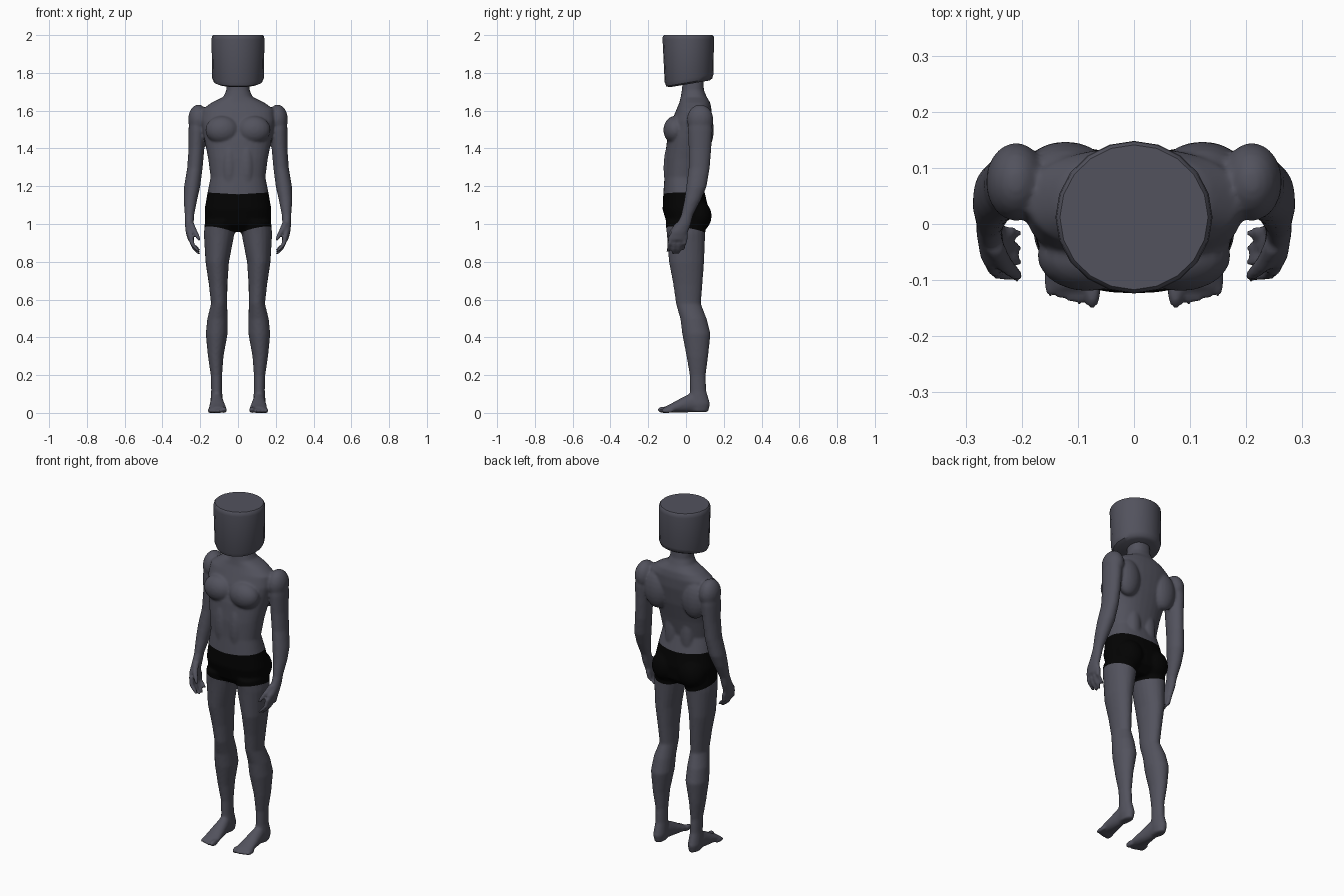
import bpy, bmesh
from math import cos, sin, pi
from mathutils import Vector, Matrix

cube = bpy.data.objects.get("Cube")
if cube:
    bpy.data.objects.remove(cube)


def material(name, rgb):
    m = bpy.data.materials.new(name)
    m.use_nodes = True
    m.diffuse_color = (*rgb, 1)
    m.node_tree.nodes["Principled BSDF"].inputs["Base Color"].default_value = (*rgb, 1)
    return m


skin = material("slate grey", (0.085, 0.085, 0.11))
cloth = material("black cloth", (0.001, 0.001, 0.001))


def loft(bm, sections, s=1, axis="z", n=20, power=2.0, tilts=None):
    """Closed tube through elliptical sections (x, y, z, r1, r2); s mirrors it in x."""
    rings = []
    for k, (x, y, z, r1, r2) in enumerate(sections):
        ring = []
        for i in range(n):
            a = 2 * pi * i / n
            c, d = cos(a), sin(a)
            u = r1 * abs(c) ** (2 / power) * (1 if c > 0 else -1)
            v = r2 * abs(d) ** (2 / power) * (1 if d > 0 else -1)
            off = Vector((u, v, tilts[k] * v if tilts else 0)) if axis == "z" else Vector((u, 0, v))
            p = Vector((x, y, z)) + off
            ring.append(bm.verts.new((p.x * s, p.y, p.z)))
        rings.append(ring)
    faces = [bm.faces.new(rings[0]), bm.faces.new(rings[-1])]
    for a, b in zip(rings, rings[1:]):
        faces += [bm.faces.new((a[i], a[(i + 1) % n], b[(i + 1) % n], b[i])) for i in range(n)]
    bmesh.ops.recalc_face_normals(bm, faces=faces)


def blob(bm, centre, radii, s=1):
    """Ellipsoid muscle or toe."""
    x, y, z = centre
    m = Matrix.Translation((x * s, y, z)) @ Matrix.Diagonal((*radii, 1))
    bmesh.ops.create_uvsphere(bm, u_segments=20, v_segments=12, radius=1, matrix=m)


def finish(name, bm, mats):
    me = bpy.data.meshes.new(name)
    bm.to_mesh(me)
    bm.free()
    ob = bpy.data.objects.new(name, me)
    bpy.context.collection.objects.link(ob)
    for m in mats:
        me.materials.append(m)
    return ob


bm = bmesh.new()

# torso and neck: height, half width, front y, back y
torso = [(.96, .10, -.06, .07), (1.0, .172, -.10, .115), (1.08, .177, -.124, .12),
         (1.165, .162, -.12, .10), (1.25, .145, -.114, .075), (1.35, .158, -.112, .095),
         (1.45, .178, -.10, .12), (1.55, .195, -.075, .135), (1.61, .19, -.05, .135),
         (1.645, .14, -.035, .128), (1.675, .078, -.028, .11), (1.71, .062, -.022, .095),
         (1.79, .058, -.015, .09)]
loft(bm, [(0, (f + b) / 2, z, w, (b - f) / 2) for z, w, f, b in torso], n=32, power=2.3)

arm = [(.215, .075, 1.58, .043, .06), (.217, .075, 1.5, .045, .066), (.22, .074, 1.4, .042, .06),
       (.228, .07, 1.3, .041, .056), (.243, .055, 1.2, .043, .054), (.252, .035, 1.13, .036, .044),
       (.257, .006, 1.05, .025, .032), (.258, -.012, 1.0, .023, .038),
       (.256, -.035, .96, .021, .046), (.248, -.047, .915, .017, .046)]
leg = [(.095, 0, 1.02, .08, .11), (.1, 0, .95, .081, .102), (.11, .003, .8, .062, .093),
       (.105, .01, .68, .049, .077), (.1, .013, .58, .043, .066), (.109, .04, .5, .054, .07),
       (.113, .055, .42, .058, .075), (.118, .06, .3, .041, .057), (.114, .062, .2, .03, .042),
       (.113, .064, .12, .029, .043), (.113, .072, .05, .034, .056), (.112, .072, .008, .026, .046)]
foot = [(.113, .1, .04, .028, .035), (.112, .03, .058, .033, .052), (.11, -.03, .041, .041, .038),
        (.108, -.08, .027, .047, .024), (.107, -.115, .019, .043, .015)]
muscles = [((.083, -.056, 1.5), (.09, .064, .075)),     # chest
           ((.122, .095, 1.5), (.075, .052, .11)),      # shoulder blade
           ((.21, .075, 1.555), (.054, .07, .08)),      # shoulder cap
           ((.085, .058, 1.045), (.082, .078, .088)),   # buttock
           ((.045, -.085, 1.3), (.04, .034, .13)),      # belly
           ((.05, .06, 1.25), (.04, .03, .13))]         # lower back

for s in (1, -1):
    loft(bm, arm, s)
    loft(bm, leg, s)
    loft(bm, foot, s, axis="y")
    for centre, radii in muscles:
        blob(bm, centre, radii, s)
    # fingers, curling inward
    for i in range(4):
        y = -.087 + .026 * i
        drop = (.012, 0, .002, .02)[i]
        loft(bm, [(.25, y + .008, .94, .014, .013), (.242, y, .895, .013, .0125),
                  (.226, y - .004, .865 + drop, .012, .012),
                  (.205, y - .008, .843 + drop, .009, .01)], s, n=10)
    # thumb
    loft(bm, [(.25, -.035, 1.01, .017, .02), (.232, -.068, .97, .015, .017),
              (.216, -.085, .94, .013, .014), (.205, -.094, .915, .009, .01)], s, n=10)
    # toes
    for i in range(5):
        r = .018 if i == 0 else .0125
        x = .074 if i == 0 else .08 + .0175 * i
        blob(bm, (x, -.118 + .005 * i, r + .001), (r * .85, .034, r), s)

body = finish("body", bm, (skin, cloth))

# fuse the parts into one skin and soften the joins
remesh = body.modifiers.new("fuse", "REMESH")
remesh.mode = "VOXEL"
remesh.voxel_size = .0065
soften = body.modifiers.new("soften", "SMOOTH")
soften.factor = .5
soften.iterations = 7
graph = bpy.context.evaluated_depsgraph_get()
fused = bpy.data.meshes.new_from_object(body.evaluated_get(graph))
body.modifiers.clear()
body.data = fused
fused.name = "body"
fused.materials.clear()
for m in (skin, cloth):
    fused.materials.append(m)

# shorts: cut clean hems, then colour the faces between them
bm = bmesh.new()
bm.from_mesh(fused)
low = min(v.co.z for v in bm.verts)
bmesh.ops.translate(bm, verts=bm.verts, vec=(0, 0, -low))


def waist(p):
    return p.z - 1.157 - .06 * abs(p.x)


def hem(p):
    return p.z - .945 - .2 * abs(p.x) + .15 * p.y


for s in (1, -1):
    for co, no in (((0, 0, 1.157), (-.06 * s, 0, 1)), ((0, 0, .945), (-.2 * s, .15, 1))):
        faces = [f for f in bm.faces if f.calc_center_median().x * s > 0
                 and abs(f.calc_center_median().x) < .2]
        geom = faces + list({e for f in faces for e in f.edges}) + list({v for f in faces for v in f.verts})
        bmesh.ops.bisect_plane(bm, geom=geom, plane_co=co, plane_no=no, dist=1e-5)
for f in bm.faces:
    p = f.calc_center_median()
    f.material_index = int(waist(p) < 0 < hem(p) and abs(p.x) < .195)
    f.smooth = True
bm.to_mesh(fused)
bm.free()

# head: tapered drum with a tilted base
bm = bmesh.new()
loft(bm, [(0, .02, 1.742, .105, .105), (0, .017, 1.75, .127, .122), (0, .016, 1.772, .137, .129),
          (0, .012, 1.975, .14, .136), (0, .012, 1.992, .138, .135), (0, .012, 2.0, .132, .129)],
     n=20, tilts=[.17, .17, .16, 0, 0, 0])
head = finish("head", bm, (skin,))
bpy.ops.object.select_all(action="DESELECT")
head.select_set(True)
bpy.context.view_layer.objects.active = head
bpy.ops.object.shade_smooth_by_angle(angle=.7)
